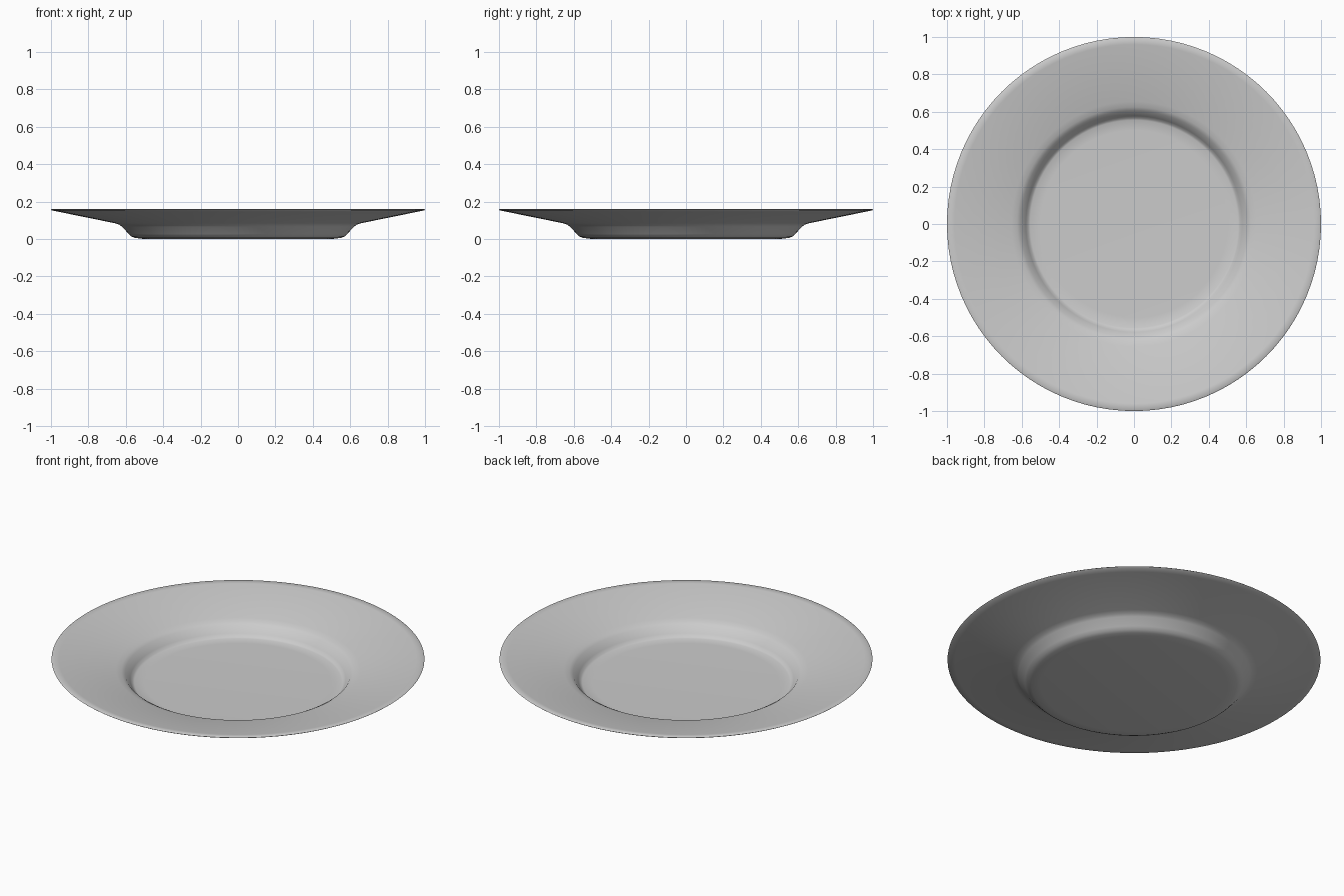
import bpy
import bmesh
import math

cube = bpy.data.objects.get("Cube")
if cube:
    bpy.data.objects.remove(cube, do_unlink=True)

SEGMENTS = 96

# Plain glazed grey
glaze = bpy.data.materials.new("light_grey_glaze")
glaze.use_nodes = True
colour = (0.6, 0.6, 0.6, 1)
glaze.diffuse_color = colour
glaze.node_tree.nodes["Principled BSDF"].inputs["Base Color"].default_value = colour

# Cross-section (radius, height): underside outwards, round the lip, back over the top
profile = [
    (0, 0), (0.5, 0.0), (0.55, 0.006), (0.57, 0.014), (0.585, 0.028),
    (0.62, 0.066), (0.635, 0.077), (0.66, 0.085), (0.96, 0.146),
    (0.995, 0.153), (1.0, 0.157), (0.995, 0.161), (0.96, 0.157),
    (0.655, 0.096), (0.625, 0.087), (0.605, 0.076), (0.578, 0.04),
    (0.566, 0.025), (0.555, 0.02), (0.5, 0.018), (0, 0.018),
]


def lathe(name, points, material):
    bm = bmesh.new()
    verts = [bm.verts.new((r, 0, z)) for r, z in points]
    edges = [bm.edges.new(pair) for pair in zip(verts, verts[1:])]
    bmesh.ops.spin(bm, geom=verts + edges, cent=(0, 0, 0), axis=(0, 0, 1),
                   angle=math.tau, steps=SEGMENTS)
    bmesh.ops.remove_doubles(bm, verts=bm.verts, dist=0.0005)
    bmesh.ops.recalc_face_normals(bm, faces=bm.faces)
    mesh = bpy.data.meshes.new(name)
    bm.to_mesh(mesh)
    bm.free()
    mesh.materials.append(material)
    obj = bpy.data.objects.new(name, mesh)
    bpy.context.collection.objects.link(obj)
    return obj


# Wide-rimmed plate with a shallow well
plate = lathe("plate", profile, glaze)
bpy.ops.object.select_all(action="DESELECT")
plate.select_set(True)
bpy.context.view_layer.objects.active = plate
bpy.ops.object.shade_smooth_by_angle(angle=math.radians(60))
